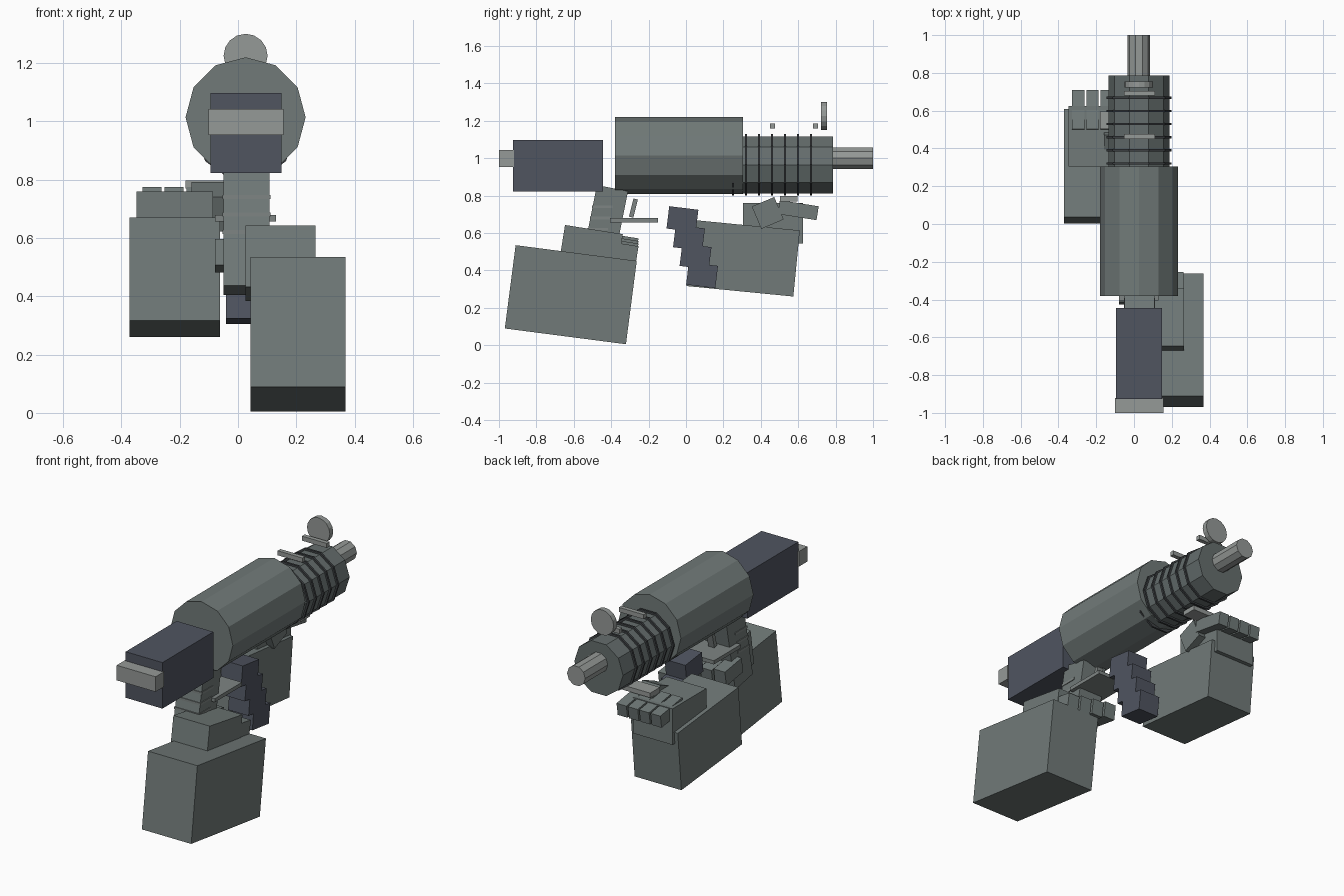
import bpy, bmesh
from math import radians
from mathutils import Matrix, Vector

old = bpy.data.objects.get("Cube")
if old:
    bpy.data.objects.remove(old)


def material(name, rgb):
    m = bpy.data.materials.new(name)
    m.use_nodes = True
    m.diffuse_color = (*rgb, 1)
    bsdf = m.node_tree.nodes["Principled BSDF"]
    bsdf.inputs["Base Color"].default_value = (*rgb, 1)
    bsdf.inputs["Roughness"].default_value = 0.8
    return m


GREY = material("steel grey", (0.165, 0.195, 0.19))
DARK = material("dark steel", (0.13, 0.155, 0.153))
RING = material("ring charcoal", (0.05, 0.055, 0.06))
LIGHT = material("light grey", (0.30, 0.32, 0.31))
MID = material("mid grey", (0.21, 0.235, 0.23))
BLUE = material("blue grey", (0.08, 0.09, 0.118))

AXIS = 0.026  # x of the gun's centre line


def finish(name, bm, mat, matrix):
    mesh = bpy.data.meshes.new(name)
    bm.to_mesh(mesh)
    bm.free()
    mesh.materials.append(mat)
    ob = bpy.data.objects.new(name, mesh)
    ob.matrix_world = matrix
    bpy.context.collection.objects.link(ob)
    return ob


def box(name, centre, size, mat, tilt=0):
    """Box whose top leans towards +y by tilt degrees."""
    bm = bmesh.new()
    bmesh.ops.create_cube(bm, size=1)
    bmesh.ops.scale(bm, vec=Vector(size), verts=bm.verts)
    return finish(name, bm, mat, Matrix.Translation(centre) @ Matrix.Rotation(radians(-tilt), 4, "X"))


def tube(name, y0, y1, z, radius, sides, mat):
    """Prism along y with corners at its left and right."""
    bm = bmesh.new()
    bmesh.ops.create_cone(bm, cap_ends=True, segments=sides, radius1=radius, radius2=radius, depth=y1 - y0)
    turn = Matrix.Rotation(radians(90), 4, "X") @ Matrix.Rotation(radians(90), 4, "Z")
    return finish(name, bm, mat, Matrix.Translation((AXIS, (y0 + y1) / 2, z)) @ turn)


# Gun body, along y
tube("main_body", -0.38, 0.305, 1.014, 0.206, 12, GREY)
tube("front_barrel", 0.30, 0.787, 0.964, 0.161, 10, DARK)
tube("muzzle", 0.78, 1.0, 1.0, 0.06, 10, LIGHT)
for i in range(7):
    y = 0.251 + 0.0695 * i
    tube(f"barrel_ring_{i + 1}", y - 0.006, y + 0.006, 0.965, 0.172, 10, RING)
box("receiver", (0.027, -0.685, 0.96), (0.243, 0.481, 0.275), BLUE)
box("butt_plate", (0.027, -0.96, 0.998), (0.257, 0.08, 0.09), LIGHT)

# Sights
tube("sight_disc", 0.722, 0.754, 1.225, 0.0755, 16, LIGHT)
for name, y in (("rear_sight_bar", 0.463), ("front_sight_bar", 0.692)):
    box(name, (0.029, y, 1.173), (0.164, 0.026, 0.027), LIGHT)

# Pistol grip, trigger and guard
box("pistol_grip", (0.029, -0.435, 0.63), (0.158, 0.169, 0.428), GREY, 11.3)
for i in range(3):
    box(f"grip_ridge_{i + 1}", (0.029, -0.447 - 0.012 * i, 0.74 - 0.06 * i), (0.166, 0.11, 0.014), MID)
box("trigger", (0.029, -0.281, 0.733), (0.04, 0.024, 0.1), MID, 14)
box("trigger_guard", (0.026, -0.278, 0.668), (0.21, 0.256, 0.022), MID)

# Stepped magazine
for i in range(4):
    box(f"magazine_step_{i + 1}", (AXIS, -0.019 + 0.035 * i, 0.674 - 0.1 * i), (0.136, 0.157, 0.12), BLUE, 7)

# Trigger arm and hand
box("trigger_arm", (0.206, -0.616, 0.27), (0.326, 0.653, 0.449), GREY, 7.4)
box("trigger_hand", (0.146, -0.509, 0.513), (0.24, 0.313, 0.213), GREY, 9)
for i in range(4):
    box(f"trigger_finger_{i + 1}", (0.225 - 0.089 * i, -0.34, 0.497 + 0.014 * i), (0.075, 0.16, 0.09), GREY, 9)

# Support arm and hand
box("support_arm", (-0.217, 0.305, 0.465), (0.309, 0.575, 0.355), GREY, 5.6)
box("support_hand", (-0.217, 0.465, 0.652), (0.262, 0.321, 0.215), GREY)
for i in range(4):
    box(f"support_finger_{i + 1}", (-0.295 + 0.075 * i, 0.60, 0.722), (0.065, 0.21, 0.075), GREY, 9)
box("support_thumb", (-0.10, 0.437, 0.707), (0.12, 0.13, 0.13), GREY, -23)
box("thumb_plate", (-0.06, 0.549, 0.783), (0.24, 0.092, 0.028), LIGHT)
